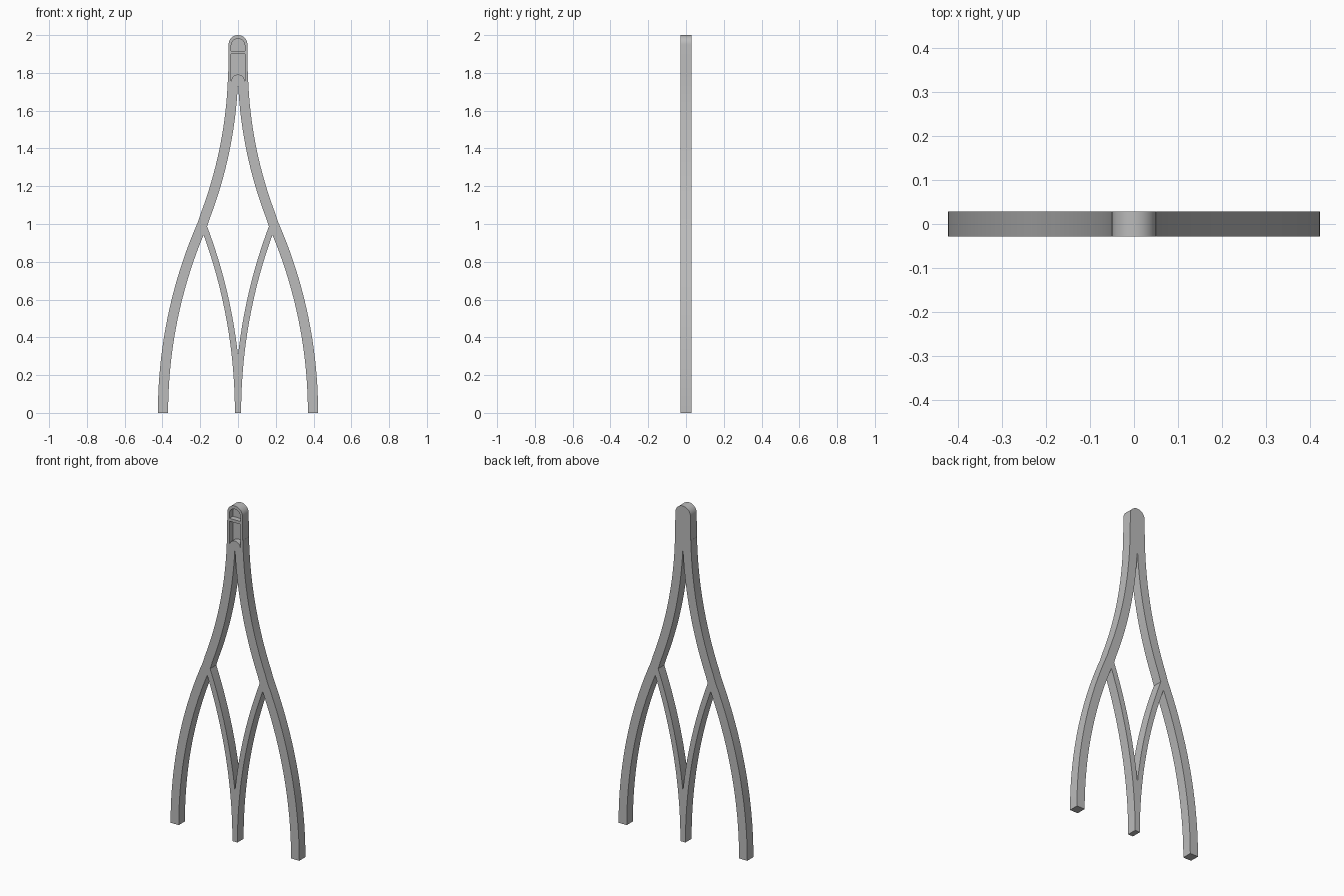
import bpy, bmesh, math

if "Cube" in bpy.data.objects:
    bpy.data.objects.remove(bpy.data.objects["Cube"])

DEPTH = 0.029        # half thickness of the frame
HEAD_R = 0.05        # half width of the rounded head

grey = bpy.data.materials.new("plain_grey")
grey.use_nodes = True
grey.diffuse_color = (0.5, 0.5, 0.5, 1)
grey.node_tree.nodes["Principled BSDF"].inputs["Base Color"].default_value = (0.5, 0.5, 0.5, 1)


def prism(name, outline, y0=-DEPTH, y1=DEPTH):
    """Extrude an (x, z) outline along y."""
    bm = bmesh.new()
    face = bm.faces.new([bm.verts.new((x, y0, z)) for x, z in outline])
    new = bmesh.ops.extrude_face_region(bm, geom=[face])["geom"]
    bmesh.ops.translate(bm, vec=(0, y1 - y0, 0),
                        verts=[v for v in new if isinstance(v, bmesh.types.BMVert)])
    bmesh.ops.recalc_face_normals(bm, faces=bm.faces)
    mesh = bpy.data.meshes.new(name)
    bm.to_mesh(mesh)
    bm.free()
    mesh.materials.append(grey)
    obj = bpy.data.objects.new(name, mesh)
    bpy.context.collection.objects.link(obj)
    return obj


def ribbon(path, half):
    """Outline of a constant-width band around a path."""
    left, right = [], []
    for i, (x, z) in enumerate(path):
        a, b = path[max(i - 1, 0)], path[min(i + 1, len(path) - 1)]
        dx, dz = b[0] - a[0], b[1] - a[1]
        n = math.hypot(dx, dz)
        nx, nz = -dz / n * half, dx / n * half
        if i == 0:
            nz = 0       # feet are cut level with the ground
        left.append((x + nx, z + nz))
        right.append((x - nx, z - nz))
    return left + right[::-1]


def arc(cx, cz, r, a0, a1, n=20):
    return [(cx + r * math.cos(math.radians(a0 + (a1 - a0) * i / n)),
             cz + r * math.sin(math.radians(a0 + (a1 - a0) * i / n))) for i in range(n + 1)]


def bow(x0, z0, r, z1, sign, n=20):
    """Arc that is vertical at z0 and bends sideways towards z1."""
    zs = [z0 + (z1 - z0) * i / n for i in range(n + 1)]
    return [(x0 + sign * (r - math.sqrt(r * r - (z - z0) ** 2)), z) for z in zs]


# Outer legs: lower arc bends in, upper arc straightens into the head
lower = bow(0.397, 0, 2.49, 1.0, -1)
upper = bow(0.025, 1.85, 2.27, 1.0, 1)[::-1]
leg_path = lower + upper[1:]
leg_path = [p for p in leg_path if p[1] < 1.82]
strut_path = bow(0, 0, 2.78, 1.0, 1)

parts, carved = [], []
for side, s in (("left", 1), ("right", -1)):
    leg = prism(side + "_leg", [(s * x, z) for x, z in ribbon(leg_path, 0.027)])
    strut = prism(side + "_strut", [(s * x, z) for x, z in ribbon(strut_path, 0.0165)])
    parts += [leg, strut]
    carved.append(leg)

# Rounded head
head = prism("head", [(-0.052, 1.77), (0.052, 1.77)] + arc(0, 1.95, HEAD_R, 0, 180))
parts.append(head)
carved.append(head)

# Recesses in the front, leaving a crossbar between them
floor = 0.003
arch_cut = prism("arch_recess", [(-0.036, 1.917), (0.036, 1.917)]
                 + arc(0, 1.945, 0.036, 0, 180), -0.1, floor)
slot_cut = prism("slot_recess", [(-0.036, 1.9)] + arc(0, 1.755, 0.036, 180, 0)
                 + [(0.036, 1.9)], -0.1, floor)
for obj in carved:
    bpy.context.view_layer.objects.active = obj
    for cutter in (arch_cut, slot_cut):
        mod = obj.modifiers.new("recess", "BOOLEAN")
        mod.operation, mod.solver, mod.object = "DIFFERENCE", "EXACT", cutter
        bpy.ops.object.modifier_apply(modifier=mod.name)
for cutter in (arch_cut, slot_cut):
    bpy.data.objects.remove(cutter)

# Smooth the curved sides, keep the edges crisp
bpy.ops.object.select_all(action="DESELECT")
for obj in parts:
    obj.select_set(True)
bpy.context.view_layer.objects.active = head
bpy.ops.object.shade_smooth_by_angle(angle=math.radians(30))
